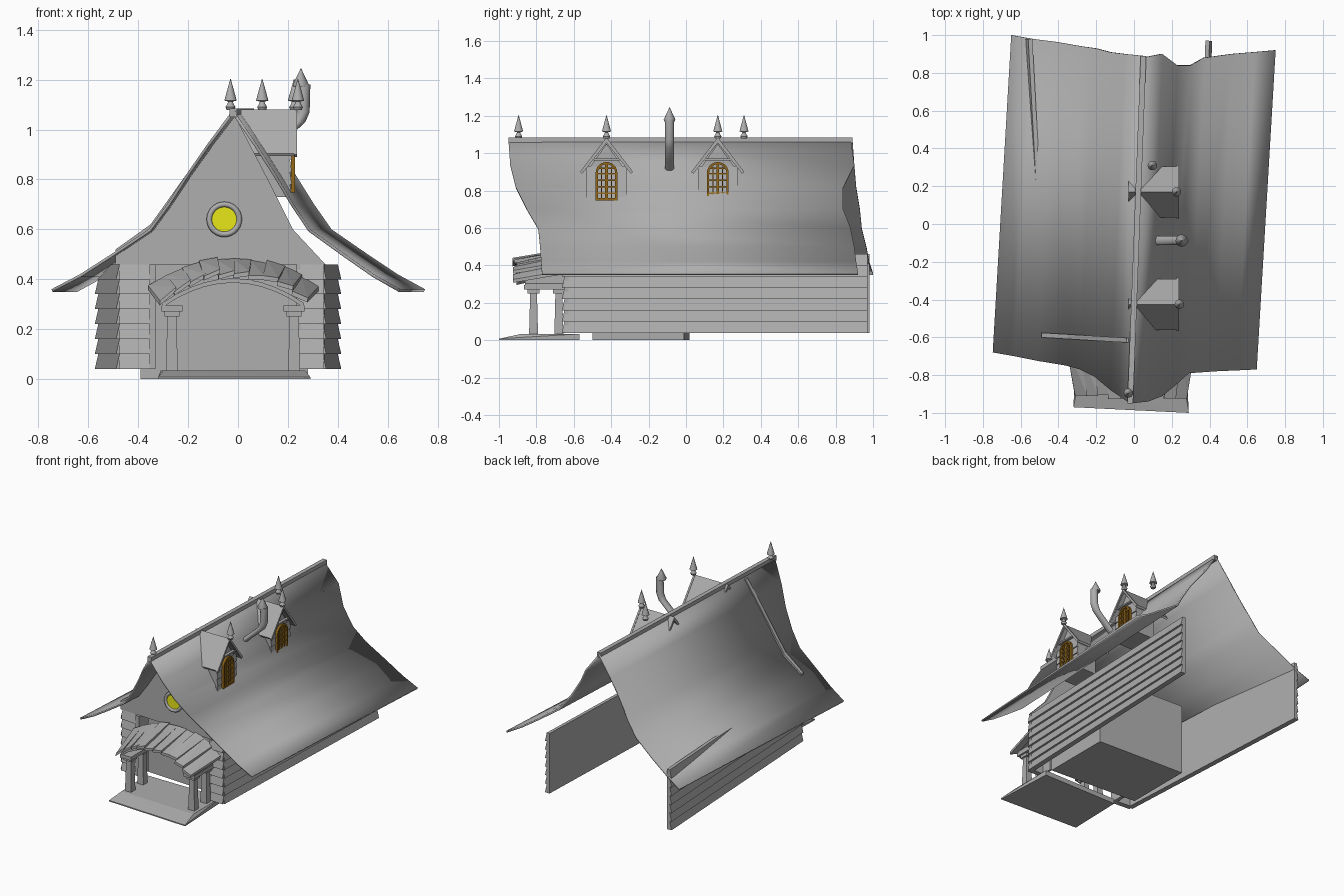
import bpy, bmesh, math, random
from mathutils import Vector

random.seed(4)
if "Cube" in bpy.data.objects:
    bpy.data.objects.remove(bpy.data.objects["Cube"])


def material(name, rgb):
    m = bpy.data.materials.new(name)
    m.use_nodes = True
    m.diffuse_color = (*rgb, 1)
    m.node_tree.nodes["Principled BSDF"].inputs["Base Color"].default_value = (*rgb, 1)
    return m


GREY = material("weathered grey", (0.42, 0.42, 0.42))
YELLOW = material("yellow glass", (0.8, 0.8, 0.01))
OCHRE = material("ochre wood", (0.3, 0.14, 0.01))


def finish(name, bm, mat=GREY, smooth=False):
    bmesh.ops.recalc_face_normals(bm, faces=bm.faces)
    me = bpy.data.meshes.new(name)
    bm.to_mesh(me)
    bm.free()
    me.materials.append(mat)
    ob = bpy.data.objects.new(name, me)
    bpy.context.collection.objects.link(ob)
    if smooth:
        bpy.ops.object.select_all(action='DESELECT')
        ob.select_set(True)
        bpy.context.view_layer.objects.active = ob
        bpy.ops.object.shade_smooth_by_angle(angle=math.radians(40))
    return ob


def hull(name, pts, mat=GREY):
    bm = bmesh.new()
    for p in pts:
        bm.verts.new(p)
    bmesh.ops.convex_hull(bm, input=bm.verts)
    bmesh.ops.dissolve_limit(bm, angle_limit=0.01, verts=bm.verts, edges=bm.edges)
    return finish(name, bm, mat)


def box(name, xs, ys, zs, mat=GREY):
    return hull(name, [(x, y, z) for x in xs for y in ys for z in zs], mat)


def extrude(name, ring, vec, mat=GREY):
    """Closed prism from a flat ring of points."""
    bm = bmesh.new()
    a = [bm.verts.new(p) for p in ring]
    b = [bm.verts.new(Vector(p) + Vector(vec)) for p in ring]
    bm.faces.new(a)
    bm.faces.new(b)
    for i in range(len(a)):
        j = (i + 1) % len(a)
        bm.faces.new((a[i], a[j], b[j], b[i]))
    return finish(name, bm, mat)


def clapboard(name, p0, p1, z0, z1, n, flare=0.014, thick=0.022):
    """Plank wall; the outside is to the right of p0 -> p1."""
    p0, p1 = Vector((*p0, 0)), Vector((*p1, 0))
    d = p1 - p0
    out = Vector((d.y, -d.x, 0)).normalized()
    h = (z1 - z0) / n
    prof = [(-thick, z0)]
    for i in range(n):
        prof += [(flare, z0 + i * h), (0, z0 + (i + 1) * h)]
    prof.append((-thick, z1))
    return extrude(name, [p0 + out * o + Vector((0, 0, z)) for o, z in prof], d)


def tube(name, path, radii, seg=14, mat=GREY):
    """Rings along a path, capped; used for turned parts and pipes."""
    bm = bmesh.new()
    rings = []
    for p, r in zip(path, radii):
        rings.append([bm.verts.new((p[0] + r * math.cos(k * math.tau / seg),
                                    p[1] + r * math.sin(k * math.tau / seg), p[2]))
                      for k in range(seg)])
    for a, b in zip(rings, rings[1:]):
        for k in range(seg):
            j = (k + 1) % seg
            bm.faces.new((a[k], a[j], b[j], b[k]))
    bm.faces.new(rings[0])
    bm.faces.new(rings[-1])
    return finish(name, bm, mat, True)


# Main roof: one swept sheet per slope, with uneven gable ends
OFF = (0, .1, .18, .255, .325, .47, .59, .7)
ZS = (1.08, .94, .82, .7, .6, .5, .42, .36)
SLOPES = (
    ("right_roof", .957, 1, (-.95, -.94, -.91, -.85, -.79, -.78, -.775, -.77),
     (.88, .9, .84, .84, .88, .9, .91, .92)),
    ("left_roof", -1.04, -1, (-.95, -.88, -.81, -.77, -.75, -.725, -.7, -.68),
     (.89, .9, .91, .93, .94, .965, .98, 1.0)),
)
for name, kf, kb, yf, yb in SLOPES:
    bm = bmesh.new()
    rows = []
    for o, z, f, b in zip(OFF, ZS, yf, yb):
        rows.append([bm.verts.new((-.02 + o * kf, f, z)), bm.verts.new((.05 + o * kb, b, z))])
    for r, s in zip(rows, rows[1:]):
        bm.faces.new((r[0], r[1], s[1], s[0]))
    roof = finish(name, bm, GREY, True)
    solid = roof.modifiers.new("thickness", 'SOLIDIFY')
    solid.thickness = .012
    solid.offset = -1
hull("ridge_cap", [(x + s, y, z) for x, y in ((-.02, -.95), (.05, .89))
                   for s in (-.015, .015) for z in (1.05, 1.085)])

# Plank walls
clapboard("right_wall", (.34, -.65), (.4, .97), .04, .46, 7)
clapboard("left_wall", (-.56, .98), (-.475, -.6), .04, .46, 7)
clapboard("front_wall_left", (-.475, -.6), (-.35, -.61), .04, .46, 7)
clapboard("front_wall_right", (.24, -.645), (.345, -.65), .04, .46, 7)
box("left_jamb", (-.355, -.33), (-.625, -.52), (.04, .46))
box("right_jamb", (.235, .25), (-.65, -.55), (.04, .46))

# Front gable with its curved sides
GABLE = ((-.49, .46), (-.49, .52), (-.35, .62), (-.2, .83), (-.04, 1.05), (-.01, 1.05),
         (.12, .8), (.22, .6), (.35, .46))
extrude("front_gable", [(x, -.63 - .06 * x, z) for x, z in GABLE], (0, .025, 0))

# Round gable window
WX, WY, WZ = -.055, -.63, .64


def disc(name, r, y0, y1, mat):
    ring = [(WX + r * math.cos(k * math.tau / 28), y0, WZ + r * math.sin(k * math.tau / 28))
            for k in range(28)]
    return extrude(name, ring, (0, y1 - y0, 0), mat)


bpy.ops.mesh.primitive_torus_add(location=(WX, WY - .005, WZ), rotation=(math.pi / 2, 0, 0),
                                 major_radius=.06, minor_radius=.011,
                                 major_segments=28, minor_segments=8)
rim = bpy.context.object
rim.name = "round_window_rim"
rim.data.materials.append(GREY)
bpy.ops.object.shade_smooth_by_angle(angle=math.radians(50))
disc("round_window_glass", .054, WY - .006, WY, YELLOW)

# Inner block behind the entrance
hull("inner_block", [(x, y, z) for x, y in ((-.39, .02), (.28, -.01), (.28, -.5), (-.39, -.46))
                     for z in (0, .5)])

# Porch floor with a sloping front lip
hull("porch_floor", [(-.32, -.97, 0), (.29, -1, 0), (.27, -.57, 0), (-.31, -.57, 0),
                     (-.32, -.97, .008), (.29, -1, .008), (-.3, -.86, .034), (.27, -.88, .034),
                     (.27, -.57, .034), (-.31, -.57, .034)])

# Porch posts, capitals and beams
for side, x in (("left", -.265), ("right", .225)):
    for end, y in (("front", -.815), ("back", -.68)):
        hull(f"{side}_{end}_post", [(x + a * w, y + b * w, z) for a in (-1, 1) for b in (-1, 1)
                                    for w, z in ((.024, .03), (.018, .26))])
        box(f"{side}_{end}_capital", (x - .03, x + .03), (y - .032, y + .032), (.25, .27))
    box(f"{side}_porch_beam", (x - .042, x + .042), (-.865, -.64), (.27, .295))

# Arched porch roof: thin rib below, loose shingles above
def arch(t):
    return -.02 + .285 * t, .4 - .1 * t * t


N = 10
for i in range(N):
    a, b = arch(-1 + 2 * i / N), arch(-1 + 2 * (i + 1) / N)
    hull("porch_arch_rib", [(x, y, z + dz) for x, z in (a, b) for y in (-.86, -.63)
                            for dz in (-.014, .004)])
for i in range(N):
    t0, t1 = -1.03 + 2.06 * i / N, -1.03 + 2.06 * (i + 1.08) / N
    front = -.9 - random.uniform(0, .03)
    lift = random.uniform(0, .015)
    pts = []
    for t, tip in ((t0, 0), (t1, .014)):
        x, z = arch(t)
        mid = x + .02
        for dz in (.0, .018):
            pts.append((x + .1 * dz, front, z + dz + lift + tip))
            pts.append((x + .16 * mid, -.64, z + .062 + dz + lift))
    hull("porch_shingle", pts)


# Pointed finial
def finial(x, y):
    prof = ((.015, 0), (.02, .012), (.012, .025), (.009, .034), (.025, .038), (.001, .125))
    tube("finial", [(x, y, 1.078 + z) for r, z in prof], [r for r, z in prof])


for spot in ((-.03, -.895), (.24, -.425), (.225, .17), (.097, .31)):
    finial(*spot)


# Dormers with arched lattice windows
def dormer(y):
    body = ((-.1, .73), (.1, .73), (.1, .91), (0, 1.05), (-.1, .91))
    extrude("dormer_body", [(.205, y + a, z) for a, z in body], (-.15, 0, 0))
    clapboard("dormer_siding", (.208, y - .106), (.208, y + .106), .73, .93, 4, .008, .01)
    for s in (-1, 1):
        p = ((0, 1.08), (s * .135, .905), (s * .128, .893), (0, 1.055))
        extrude("dormer_roof", [(-.03, y + a, z) for a, z in p], (.26, 0, 0))
        p = ((0, 1.085), (s * .142, .9), (s * .13, .89), (0, 1.065))
        extrude("dormer_bargeboard", [(.225, y + a, z) for a, z in p], (.012, 0, 0))
    box("dormer_tie", (.21, .228), (y - .07, y + .07), (.962, .972))
    # window frame ring
    def outline(w, low):
        arc = [(w * math.cos(k * math.pi / 12), .895 + w * math.sin(k * math.pi / 12))
               for k in range(13)]
        return [(w, low)] + arc + [(-w, low)]
    outer, inner = outline(.058, .748), outline(.046, .76)
    for i in range(len(outer)):
        j = (i + 1) % len(outer)
        hull("window_frame", [(x, y + a, z) for x in (.212, .228)
                              for a, z in (outer[i], outer[j], inner[j], inner[i])], OCHRE)
    for a, w, top in ((-.026, .003, .93), (0, .007, .945), (.026, .003, .93)):
        box("window_mullion", (.214, .224), (y + a - w, y + a + w), (.755, top), OCHRE)
    for z in (.785, .82, .855, .89, .92):
        w = .05 if z < .9 else .042
        box("window_bar", (.214, .222), (y - w, y + w), (z - .004, z + .004), OCHRE)


for y in (-.425, .17):
    dormer(y)

# Bent stove pipe with a conical cap
tube("stove_pipe", [(.09, -.088, .89), (.17, -.088, .96), (.245, -.088, 1.03),
                    (.262, -.088, 1.07), (.265, -.088, 1.18)], [.025] * 5)
tube("stove_pipe_cap", [(.252, -.088, 1.17), (.252, -.088, 1.18), (.252, -.088, 1.245)],
     [.03, .032, .001])
